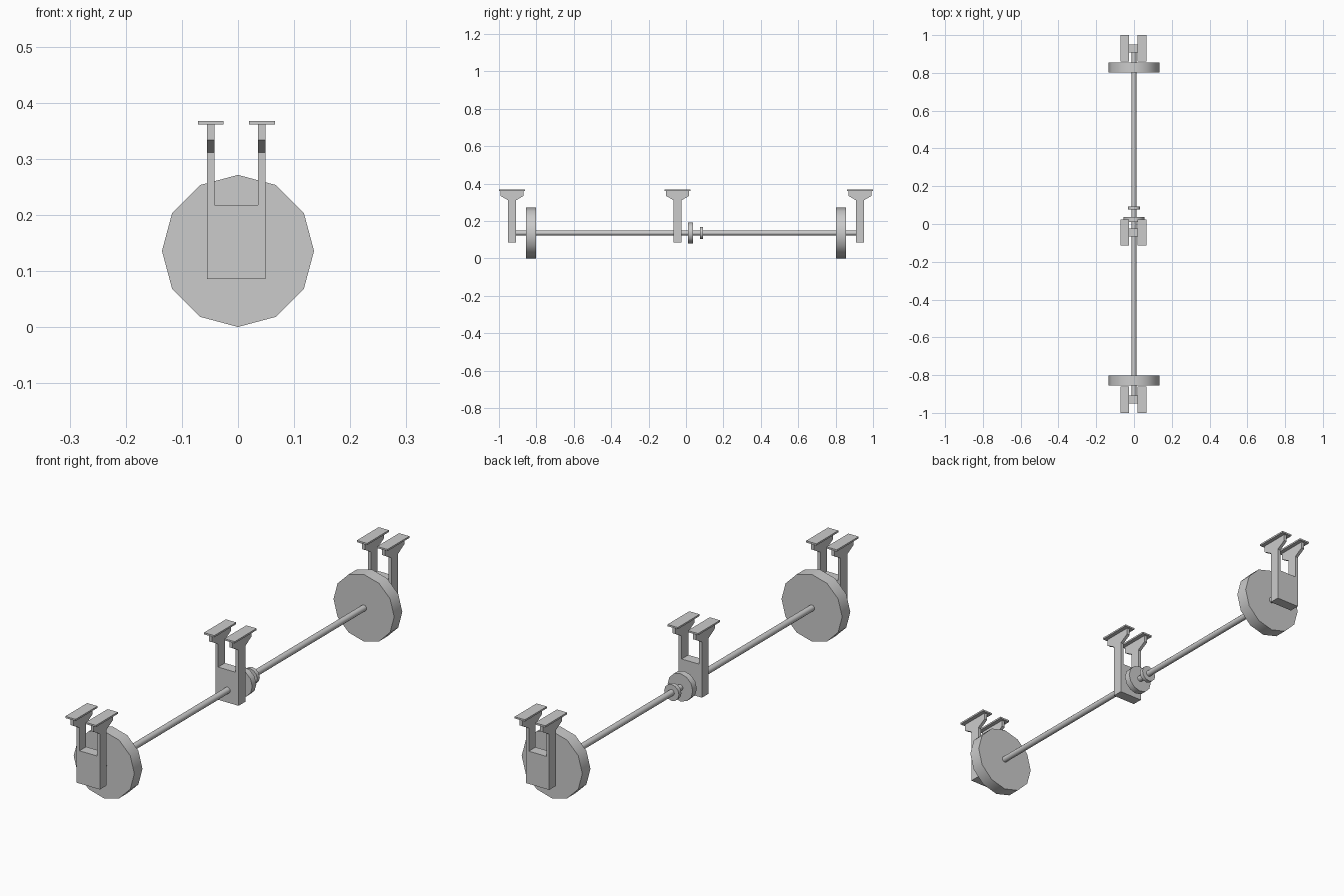
import bpy, bmesh, math
from mathutils import Vector

cube = bpy.data.objects.get("Cube")
if cube:
    bpy.data.objects.remove(cube, do_unlink=True)

grey = bpy.data.materials.new("plain_grey")
grey.use_nodes = True
colour = (0.6, 0.6, 0.6, 1)
grey.diffuse_color = colour
grey.node_tree.nodes["Principled BSDF"].inputs["Base Color"].default_value = colour

AXLE_Z = 0.136


def prism(name, outline, axis, low, high, smooth=False):
    """Extrude a 2D outline along x (outline is y, z) or y (outline is x, z)."""
    bm = bmesh.new()
    if axis == "x":
        verts = [bm.verts.new((low, a, b)) for a, b in outline]
        step = Vector((high - low, 0, 0))
    else:
        verts = [bm.verts.new((a, low, b)) for a, b in outline]
        step = Vector((0, high - low, 0))
    face = bm.faces.new(verts)
    new = bmesh.ops.extrude_face_region(bm, geom=[face], use_keep_orig=True)["geom"]
    bmesh.ops.translate(bm, vec=step, verts=[v for v in new if isinstance(v, bmesh.types.BMVert)])
    bmesh.ops.recalc_face_normals(bm, faces=bm.faces)
    mesh = bpy.data.meshes.new(name)
    bm.to_mesh(mesh)
    bm.free()
    mesh.materials.append(grey)
    obj = bpy.data.objects.new(name, mesh)
    bpy.context.collection.objects.link(obj)
    if smooth:
        bpy.ops.object.select_all(action="DESELECT")
        obj.select_set(True)
        bpy.context.view_layer.objects.active = obj
        bpy.ops.object.shade_smooth_by_angle(angle=math.radians(40))
    return obj


def disc(name, radius, low, high, sides=12):
    """Round part centred on the axle, with a corner at the top."""
    turn = [2 * math.pi * i / sides for i in range(sides)]
    outline = [(radius * math.sin(t), AXLE_Z + radius * math.cos(t)) for t in turn]
    return prism(name, outline, "y", low, high, smooth=True)


def hanger(prefix, y):
    """Forked bearing block hung from two flared mounting feet."""
    half = 0.0215
    yoke = [(-0.055, 0.086), (0.049, 0.086), (0.049, 0.311), (0.036, 0.311),
            (0.036, 0.218), (-0.042, 0.218), (-0.042, 0.311), (-0.055, 0.311)]
    prism(prefix + "_hanger_yoke", yoke, "y", y - half, y + half)
    flare = [(y - half, 0.311), (y + half, 0.311), (y + 0.061, 0.334),
             (y + 0.061, 0.361), (y - 0.061, 0.361), (y - 0.061, 0.334)]
    plate = [(y - 0.07, 0.361), (y + 0.07, 0.361), (y + 0.07, 0.368), (y - 0.07, 0.368)]
    for side, x in (("right", -0.0485), ("left", 0.0425)):
        prism(f"{prefix}_{side}_bracket_head", flare, "x", x - 0.0065, x + 0.0065)
        prism(f"{prefix}_{side}_mounting_plate", plate, "x", x - 0.023, x + 0.023)


# Shaft running through everything
disc("drive_shaft", 0.0125, -0.93, 0.93)

# Three hangers
for prefix, y in (("front", -0.93), ("middle", -0.045), ("back", 0.93)):
    hanger(prefix, y)

# Large end wheels
disc("front_wheel", 0.1355, -0.855, -0.803)
disc("back_wheel", 0.1355, 0.803, 0.855)

# Pulleys beside the middle hanger
disc("large_pulley", 0.056, 0.011, 0.037)
disc("small_pulley", 0.033, 0.076, 0.092)
